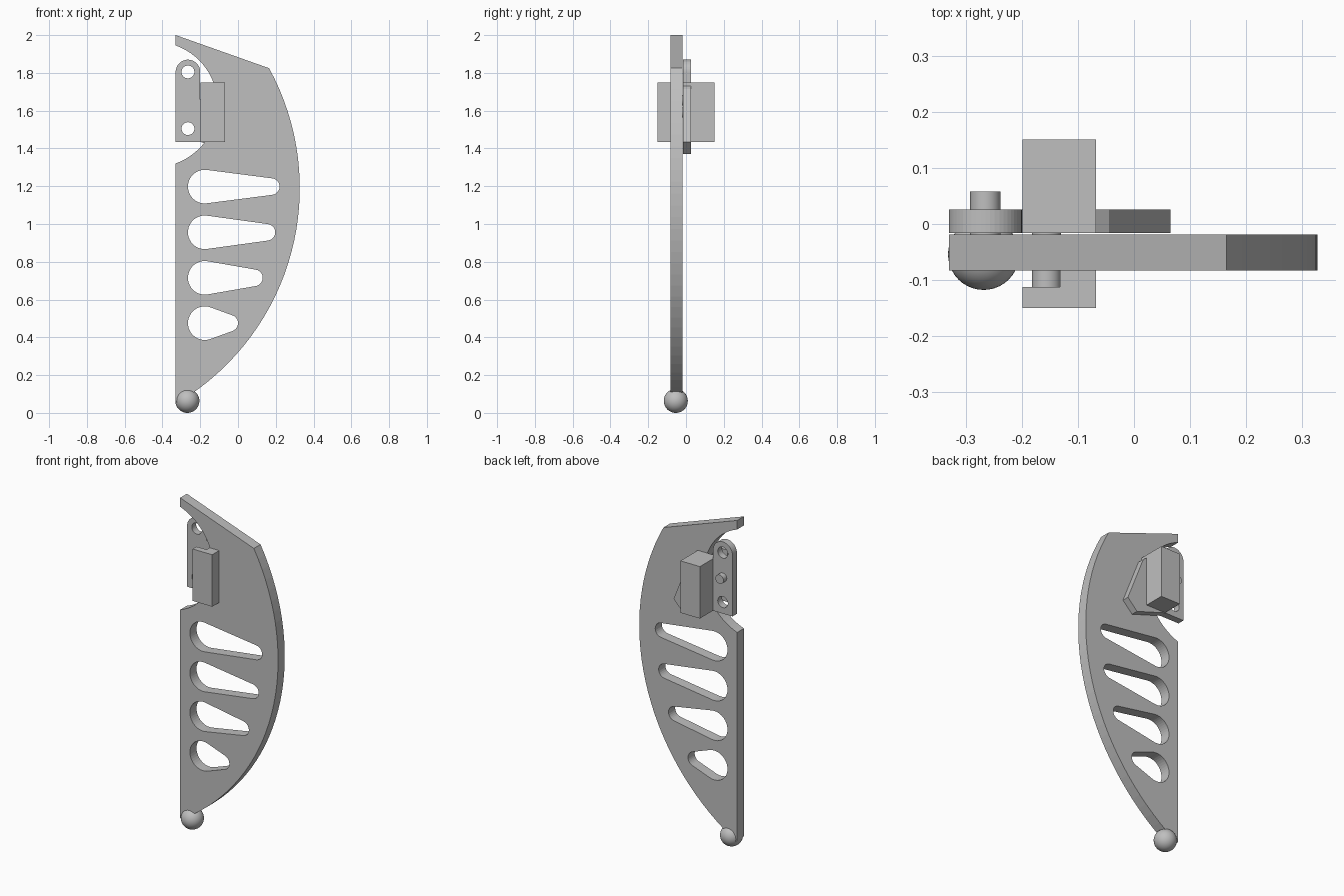
import bpy, bmesh
from math import pi, sin, cos, atan2, acos, hypot, radians

cube = bpy.data.objects.get("Cube")
if cube:
    bpy.data.objects.remove(cube, do_unlink=True)

grey = bpy.data.materials.new("plain grey")
grey.use_nodes = True
colour = (0.52, 0.52, 0.52, 1)
grey.diffuse_color = colour
grey.node_tree.nodes["Principled BSDF"].inputs["Base Color"].default_value = colour


def arc(cx, cz, r, a0, a1, n=24):
    """Points along an arc, angles in radians."""
    return [(cx + r * cos(a0 + (a1 - a0) * i / n),
             cz + r * sin(a0 + (a1 - a0) * i / n)) for i in range(n + 1)]


def circle(cx, cz, r, n=32):
    return arc(cx, cz, r, 0, 2 * pi, n)[:-1]


def taper_slot(x0, z0, r0, x1, z1, r1):
    """Outline of a belt wrapped around a large and a small circle."""
    d = hypot(x1 - x0, z1 - z0)
    base, a = atan2(z1 - z0, x1 - x0), acos((r0 - r1) / d)
    return (arc(x0, z0, r0, base + a, base + 2 * pi - a) +
            arc(x1, z1, r1, base - a, base + a, 12))


def slab(name, y0, y1, outline, holes=()):
    """Front-view outline with holes, filled and extruded from y0 to y1."""
    cu = bpy.data.curves.new(name, 'CURVE')
    cu.dimensions = '2D'
    cu.fill_mode = 'BOTH'
    cu.extrude = (y1 - y0) / 2
    for loop in (outline, *holes):
        sp = cu.splines.new('POLY')
        sp.points.add(len(loop) - 1)
        for p, (x, z) in zip(sp.points, loop):
            p.co = (x, z, 0, 1)
        sp.use_cyclic_u = True
    tmp = bpy.data.objects.new(name + "_curve", cu)
    bpy.context.collection.objects.link(tmp)
    deps = bpy.context.evaluated_depsgraph_get()
    me = bpy.data.meshes.new_from_object(tmp.evaluated_get(deps))
    bpy.data.objects.remove(tmp, do_unlink=True)
    # stand the shape upright and close it
    bm = bmesh.new()
    bm.from_mesh(me)
    for v in bm.verts:
        x, z, d = v.co
        v.co = (x, (y0 + y1) / 2 - d, z)
    bmesh.ops.remove_doubles(bm, verts=bm.verts, dist=0.0002)
    bmesh.ops.recalc_face_normals(bm, faces=bm.faces)
    for f in bm.faces:
        f.smooth = False
    bm.to_mesh(me)
    bm.free()
    me.materials.clear()
    me.materials.append(grey)
    me.name = name
    ob = bpy.data.objects.new(name, me)
    bpy.context.collection.objects.link(ob)
    return ob


def rect(x0, x1, z0, z1):
    return [(x0, z0), (x1, z0), (x1, z1), (x0, z1)]


def smooth(ob):
    bpy.ops.object.select_all(action='DESELECT')
    ob.select_set(True)
    bpy.context.view_layer.objects.active = ob
    bpy.ops.object.shade_smooth_by_angle(angle=radians(30))


# Main plate: bowed edge, slanted top, round bite for the hinge
FRONT, BACK = -0.083, -0.019
bow = arc(-0.995, 1.19, 1.322, radians(-58.4), radians(28.7), 32)
bite = arc(-0.44, 1.633, 0.331, radians(70.6), radians(-70.6), 28)
outline = bow + [(-0.33, 2.0)] + bite + [(-0.33, 0.06), (-0.318, 0.05)]
slots = [taper_slot(-0.176, z, 0.089, end - 0.044, z, 0.044)
         for z, end in ((1.198, 0.22), (0.956, 0.197), (0.715, 0.131), (0.475, 0.0))]
slab("fin_plate", FRONT, BACK, outline, slots)

# Ball at the tip
bpy.ops.mesh.primitive_uv_sphere_add(segments=40, ring_count=24, radius=0.0635,
                                     location=(-0.268, -0.054, 0.0635))
ball = bpy.context.object
ball.name = "tip_ball"
ball.data.materials.append(grey)
smooth(ball)

# Hinge bracket with two screw holes
H0, H1, PIN_X = -0.016, 0.026, -0.265
bracket = arc(PIN_X, 1.805, 0.065, 0, pi) + [(-0.33, 1.435), (-0.2, 1.435)]
slab("hinge_bracket", H0, H1, bracket,
     [circle(PIN_X, z, 0.034) for z in (1.805, 1.505)])

# Angled wing behind the plate
slab("hinge_wing", H0, H1, [(0.065, 1.435), (0.0, 1.37), (-0.2, 1.435),
                            (-0.2, 1.66), (-0.08, 1.74), (-0.045, 1.715)])

# Hinge pins
smooth(slab("bracket_pin", BACK, 0.058, circle(PIN_X, 1.655, 0.027)))
smooth(slab("block_pin", -0.112, 0.0, circle(-0.156, 1.59, 0.026)))

# Blocks on both sides of the plate
slab("rear_block", H0, 0.151, rect(-0.199, -0.068, 1.435, 1.75))
slab("front_block", -0.15, -0.112, rect(-0.199, -0.068, 1.435, 1.75))
slab("front_block_foot", -0.112, FRONT, rect(-0.132, -0.068, 1.435, 1.75))
